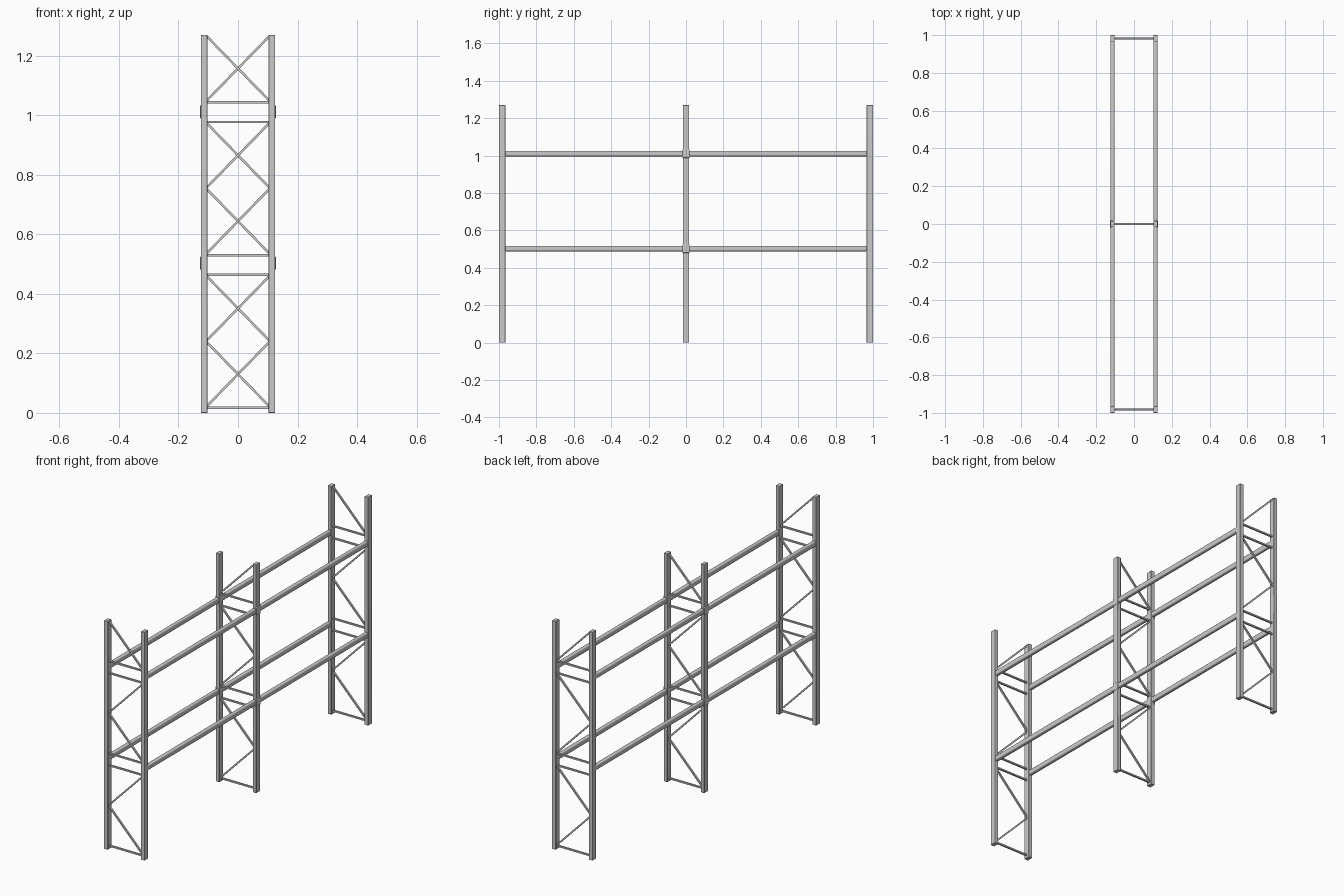
import bpy, math

if "Cube" in bpy.data.objects:
    bpy.data.objects.remove(bpy.data.objects["Cube"])

POST_X, POST_W, POST_D, HEIGHT = 0.1135, 0.023, 0.034, 1.27
FRAMES = (-0.983, 0.0, 0.983)
BRACE = 0.008


def box(name, loc, size, rot_y=0.0, bevel=0.0, segs=2):
    bpy.ops.mesh.primitive_cube_add(size=1, location=loc)
    o = bpy.context.object
    o.name = name
    o.scale = size
    bpy.ops.object.transform_apply(location=False, rotation=False, scale=True)
    o.rotation_euler.y = rot_y
    if bevel:
        m = o.modifiers.new("rounding", 'BEVEL')
        m.width = bevel
        m.segments = segs
        bpy.ops.object.shade_smooth_by_angle(angle=math.radians(40))
    return o


# Strut in the XZ plane between the two posts of a frame
def strut(name, y, z_left, z_right):
    half = POST_X - POST_W / 2 + 0.002
    dz = z_right - z_left
    box(name, (0, y, (z_left + z_right) / 2),
        (math.hypot(2 * half, dz), 0.010, BRACE), -math.atan2(dz, 2 * half))


# Upright frames: posts, horizontal ties and zigzag braces
for i, y in enumerate(FRAMES):
    for s in (-1, 1):
        box("upright_post", (s * POST_X, y, HEIGHT / 2),
            (POST_W, POST_D, HEIGHT), bevel=0.0015, segs=1)
    for z in (0.017, 0.464, 0.530, 0.977, 1.044):
        strut("horizontal_tie", y, z, z)
    # True: the left (-x) end is the high one; the middle frame is mirrored
    for mid, left_high in ((0.130, True), (0.351, False), (0.644, True),
                           (0.865, False), (1.157, True)):
        d = 0.107 if left_high != (i == 1) else -0.107
        strut("diagonal_brace", y, mid + d, mid - d)

# Load beams on two levels, one per bay and side
for z in (0.503, 1.011):
    for s in (-1, 1):
        for b in (-1, 1):
            box("load_beam", (s * POST_X, b * 0.4915, z),
                (0.021, 0.983 - POST_D + 0.004, 0.029), bevel=0.006, segs=3)
        # Curved connector wrapping the middle post
        box("beam_connector", (s * (POST_X + 0.009), 0, z),
            (0.009, POST_D + 0.006, 0.046), bevel=0.003, segs=2)
